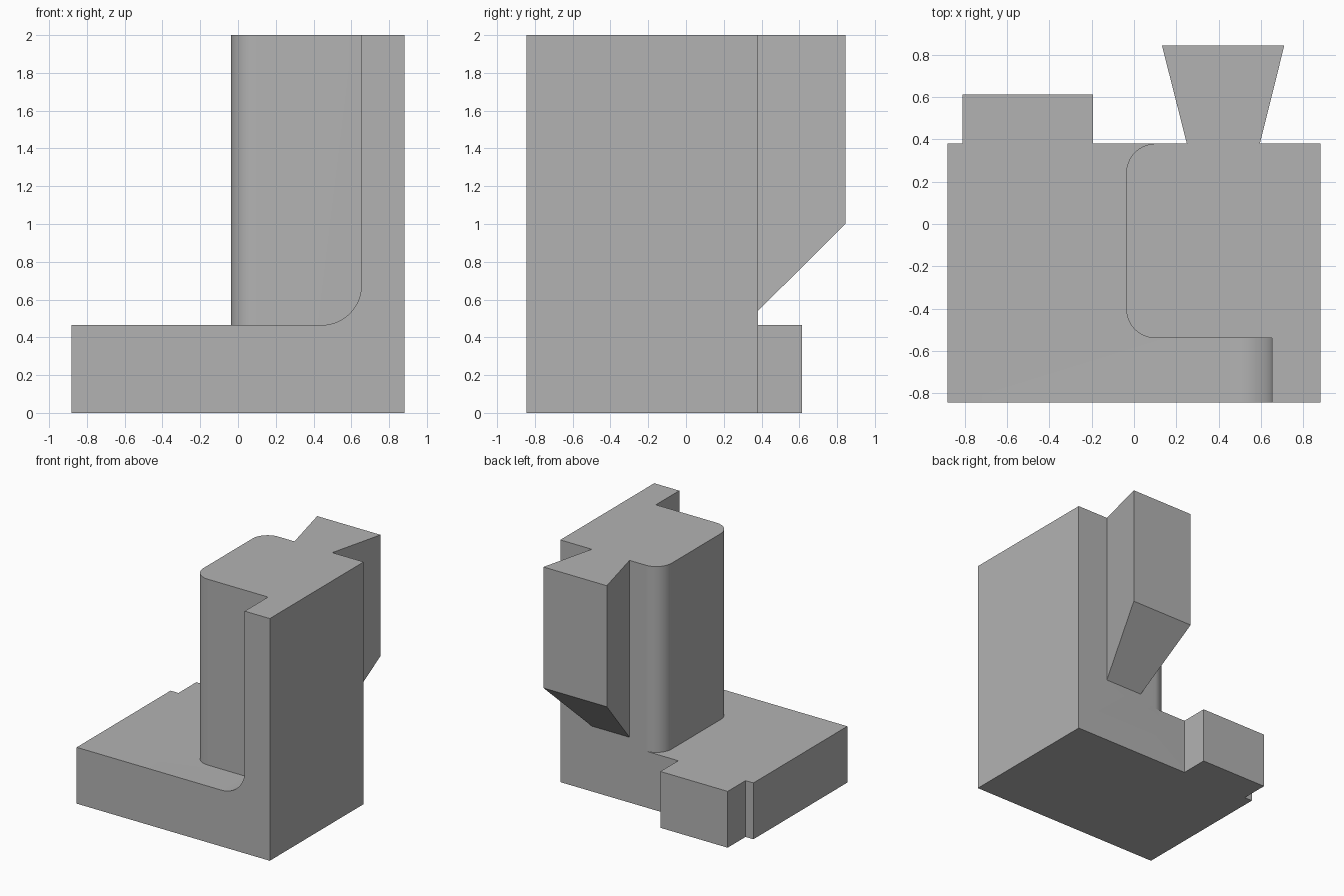
import bpy, bmesh
from math import sin, cos, pi, radians
from mathutils import Vector

cube = bpy.data.objects.get("Cube")
if cube:
    bpy.data.objects.remove(cube, do_unlink=True)

grey = bpy.data.materials.new("plain grey")
grey.use_nodes = True
GREY = (0.45, 0.45, 0.45, 1)
grey.diffuse_color = GREY
grey.node_tree.nodes["Principled BSDF"].inputs["Base Color"].default_value = GREY

X, BACK, FRONT, REAR = 0.882, 0.38, -0.845, 0.845
BASE_TOP, TOP = 0.465, 2.0


def arc(cx, cy, r, start, end, steps=14):
    """Points on an arc, angles in quarter turns."""
    angles = [(start + (end - start) * i / steps) * pi / 2 for i in range(steps + 1)]
    return [(cx + r * cos(a), cy + r * sin(a)) for a in angles]


def prism(name, outline, place, direction):
    """Extrude a flat outline along a direction into a solid."""
    bm = bmesh.new()
    face = bm.faces.new([bm.verts.new(place(u, v)) for u, v in outline])
    new = bmesh.ops.extrude_face_region(bm, geom=[face])["geom"]
    verts = [g for g in new if isinstance(g, bmesh.types.BMVert)]
    bmesh.ops.translate(bm, verts=verts, vec=Vector(direction))
    bmesh.ops.recalc_face_normals(bm, faces=bm.faces)
    mesh = bpy.data.meshes.new(name)
    bm.to_mesh(mesh)
    bm.free()
    mesh.materials.append(grey)
    obj = bpy.data.objects.new(name, mesh)
    bpy.context.collection.objects.link(obj)
    return obj


def merge(target, other, operation):
    """Apply a boolean and discard the second solid."""
    mod = target.modifiers.new("merge", "BOOLEAN")
    mod.operation, mod.solver, mod.object = operation, "EXACT", other
    bpy.ops.object.select_all(action="DESELECT")
    bpy.context.view_layer.objects.active = target
    target.select_set(True)
    bpy.ops.object.modifier_apply(modifier=mod.name)
    bpy.data.objects.remove(other, do_unlink=True)


# Base plate and side wall, joined by a fillet
WALL, R = 0.653, 0.21
profile = [(-X, 0), (X, 0), (X, TOP), (WALL, TOP)]
profile += arc(WALL - R, BASE_TOP + R, R, 0, -1) + [(-X, BASE_TOP)]
bracket = prism("bracket_body", profile, lambda u, v: (u, FRONT, v), (0, BACK - FRONT, 0))

# Tall block with two rounded vertical corners
LEFT, FACE, C = -0.037, -0.54, 0.14
outline = [(0.75, FACE), (0.75, BACK)]
outline += arc(LEFT + C, BACK - C, C, 1, 2) + arc(LEFT + C, FACE + C, C, 2, 3)
column = prism("column", outline, lambda u, v: (u, v, 0.2), (0, 0, TOP - 0.2))

# Dovetail rail, its lower end cut to a slope
outline = [(0.25, BACK), (0.595, BACK), (0.711, REAR), (0.132, REAR)]
dovetail = prism("dovetail", outline, lambda u, v: (u, v, 0.4), (0, 0, TOP - 0.4))
slope = [(BACK - 0.1, 0.44), (REAR + 0.1, 1.1), (REAR + 0.1, 0.2), (BACK - 0.1, 0.2)]
cutter = prism("slope_cutter", slope, lambda u, v: (0, u, v), (1, 0, 0))
cutter.hide_render = True
merge(dovetail, cutter, "DIFFERENCE")

# Tab behind the base plate
outline = [(-0.81, BACK - 0.2), (-0.195, BACK - 0.2), (-0.195, 0.613), (-0.81, 0.613)]
tab = prism("rear_tab", outline, lambda u, v: (u, v, 0), (0, 0, BASE_TOP))

# One solid, smooth over the fillets only
for part in (column, dovetail, tab):
    merge(bracket, part, "UNION")
bpy.ops.object.shade_smooth_by_angle(angle=radians(30))
